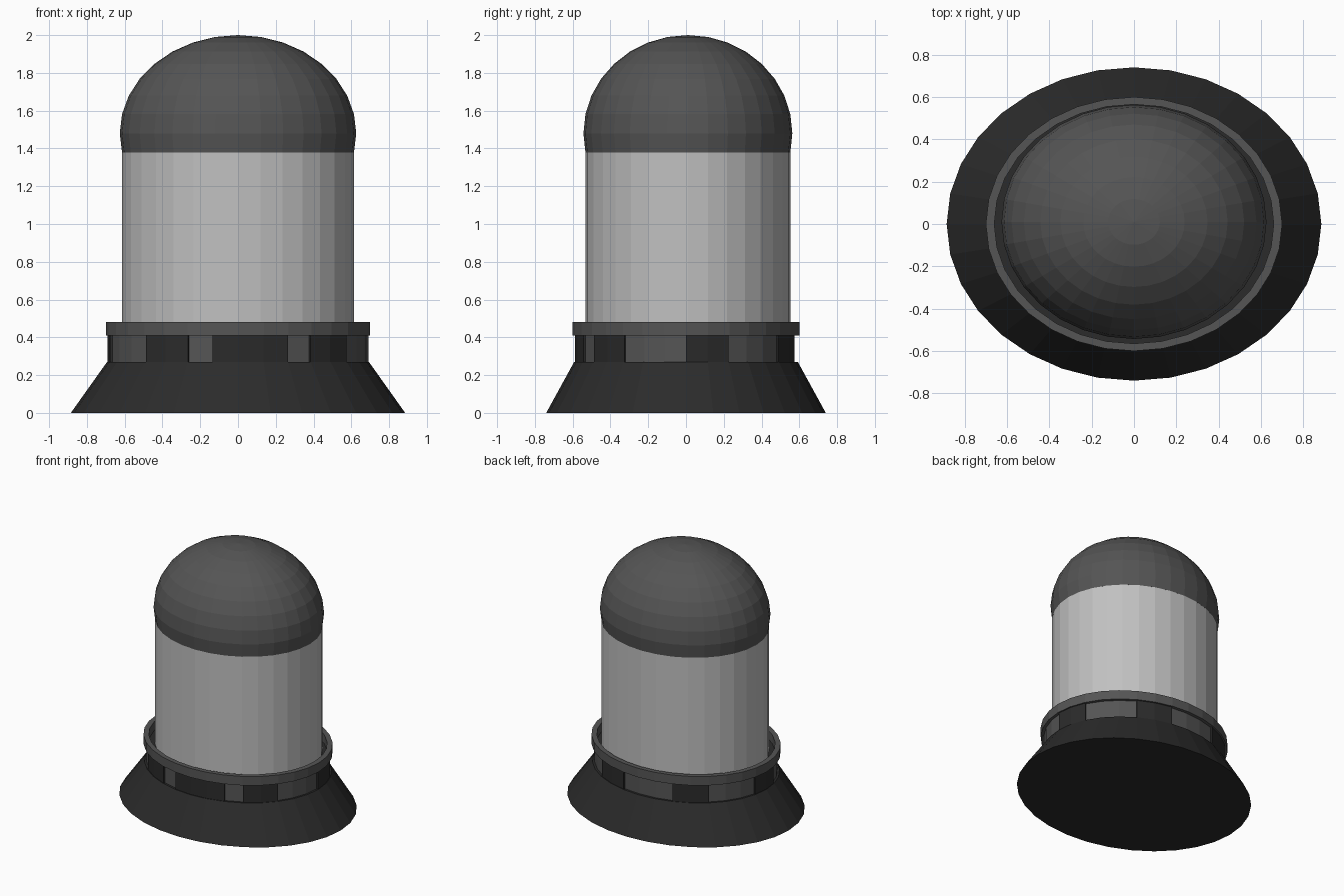
import bpy
import math

if "Cube" in bpy.data.objects:
    bpy.data.objects.remove(bpy.data.objects["Cube"])

N = 32


def material(name, v):
    m = bpy.data.materials.new(name)
    m.diffuse_color = (v, v, v, 1)
    m.use_nodes = True
    m.node_tree.nodes["Principled BSDF"].inputs["Base Color"].default_value = m.diffuse_color
    return m


BLACK = material("black_base", 0.024)
GREY = material("dark_grey", 0.09)
LIGHT = material("light_grey", 0.53)


def build(name, verts, faces, mats, idx=None):
    me = bpy.data.meshes.new(name)
    me.from_pydata(verts, [], faces)
    for m in mats:
        me.materials.append(m)
    for p in me.polygons:
        p.material_index = idx[p.index] if idx else 0
    ob = bpy.data.objects.new(name, me)
    bpy.context.collection.objects.link(ob)
    return ob


def point(i, rx, ry, z, cy=0.0):
    a = 2 * math.pi * i / N
    return (rx * math.cos(a), cy + ry * math.sin(a), z)


def lathe(name, profile, mat, cy=0.0, cap_bottom=False, cap_top=False, closed=False):
    """Elliptical turning of (rx, ry, z) points, listed bottom to top on the outside."""
    verts = [point(i, *p, cy) for p in profile for i in range(N)]
    k = len(profile)
    faces = []
    for r in range(k if closed else k - 1):
        s = (r + 1) % k
        for i in range(N):
            j = (i + 1) % N
            faces.append((r * N + i, r * N + j, s * N + j, s * N + i))
    if cap_bottom:
        faces.append(tuple(reversed(range(N))))
    if cap_top:
        faces.append(tuple((k - 1) * N + i for i in range(N)))
    return build(name, verts, faces, [mat])


# flared foot
lathe("base_skirt", [(0.885, 0.74, 0), (0.693, 0.592, 0.27)], BLACK,
      cap_bottom=True, cap_top=True)

# vent band: recessed grey panels between dark posts
PANELS = {2, 3, 4, 7, 8, 9, 12, 13, 14, 17, 18, 19, 22, 26, 29, 30, 31}
Z0, Z1, REC = 0.265, 0.415, 0.012
verts, faces, idx = [], [], []


def quad(a, b, c, d, m):
    n = len(verts)
    verts.extend((a, b, c, d))
    faces.append((n, n + 1, n + 2, n + 3))
    idx.append(m)


for i in range(N):
    panel = i in PANELS
    d = REC if panel else 0.0
    rx, ry = 0.69 - d, 0.587 - d
    quad(point(i, rx, ry, Z0), point(i + 1, rx, ry, Z0),
         point(i + 1, rx, ry, Z1), point(i, rx, ry, Z1), int(panel))
    nxt = (i + 1) % N in PANELS
    if nxt != panel:  # post side wall
        a = (0.69, 0.587)
        b = (0.69 - REC, 0.587 - REC)
        if panel:
            a, b = b, a
        quad(point(i + 1, *a, Z0), point(i + 1, *b, Z0),
             point(i + 1, *b, Z1), point(i + 1, *a, Z1), 0)
build("vent_band", verts, faces, [BLACK, GREY], idx)

# collar ring with a groove around the lens
lathe("collar_ring", [(0.66, 0.565, 0.41), (0.70, 0.60, 0.41),
                      (0.70, 0.60, 0.48), (0.66, 0.565, 0.48)], GREY, closed=True)
lathe("groove_floor", [(0.67, 0.575, 0.40), (0.67, 0.575, 0.412)], BLACK,
      cap_bottom=True, cap_top=True)

# cylindrical body
lathe("lens_body", [(0.614, 0.542, 0.40), (0.614, 0.542, 1.385)], LIGHT, cy=0.01,
      cap_bottom=True, cap_top=True)

# domed cap, starting one ring below its equator
dome = []
for r in range(-1, 8):
    t = math.radians(11.25 * r)
    dome.append((0.626 * math.cos(t), 0.553 * math.cos(t), 1.48 + 0.52 * math.sin(t)))
dome.append((0.0005, 0.0005, 2.0))
lathe("dome_cap", dome, GREY, cy=0.01, cap_bottom=True, cap_top=True)
